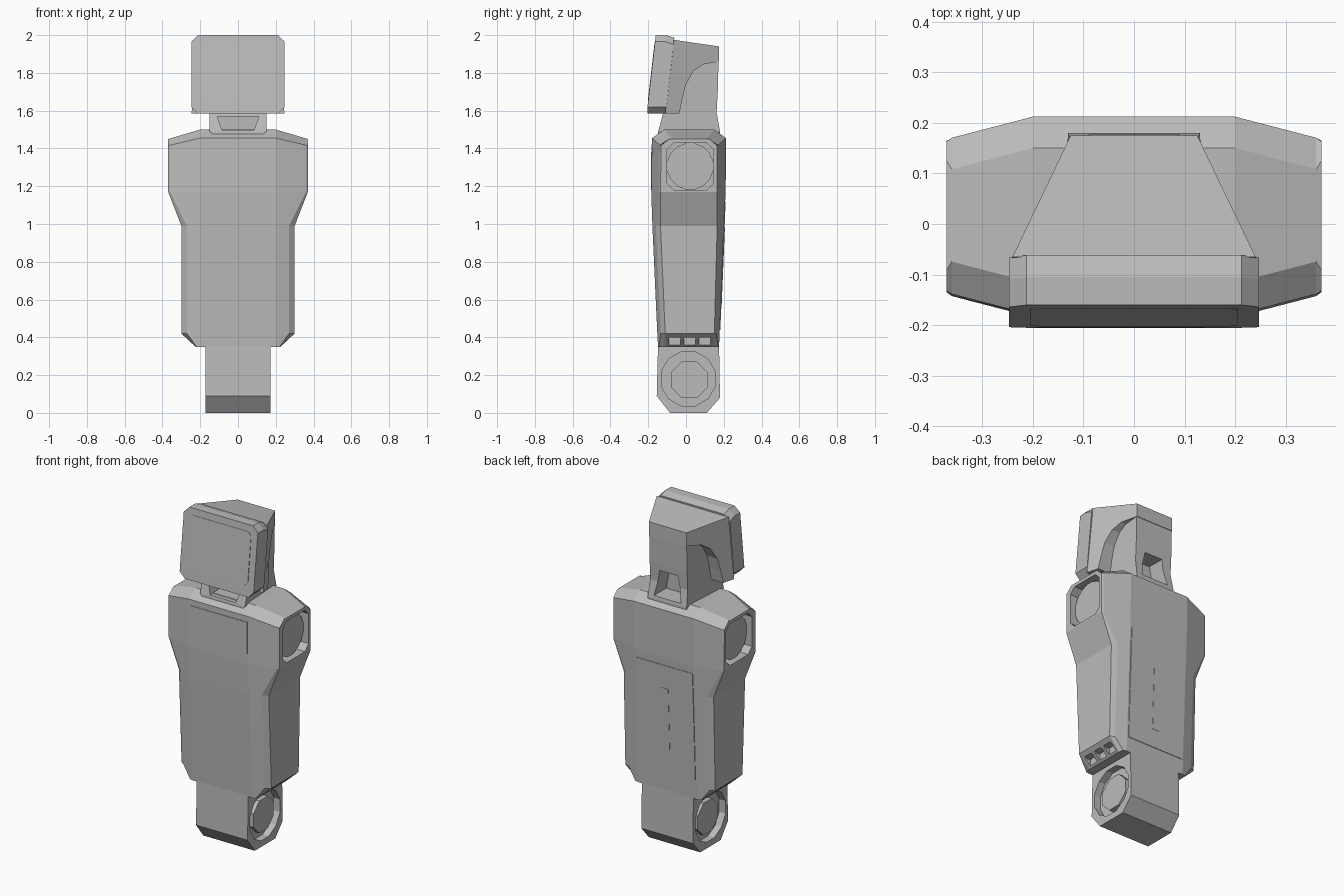
import bpy, bmesh
from math import pi, cos, sin

if "Cube" in bpy.data.objects:
    bpy.data.objects.remove(bpy.data.objects["Cube"])

grey = bpy.data.materials.new("plain_grey")
grey.use_nodes = True
tone = (0.5, 0.5, 0.5, 1)
grey.diffuse_color = tone
grey.node_tree.nodes["Principled BSDF"].inputs["Base Color"].default_value = tone


def loft(name, rings, caps=None):
    """Skin rings of equal point count; caps lists index groups per end face."""
    bm = bmesh.new()
    rows = [[bm.verts.new(p) for p in ring] for ring in rings]
    n = len(rows[0])
    for a, b in zip(rows, rows[1:]):
        for i in range(n):
            j = (i + 1) % n
            bm.faces.new((a[i], a[j], b[j], b[i]))
    for row in (rows[0], rows[-1]):
        for group in caps or [range(n)]:
            bm.faces.new([row[i] for i in group])
    bmesh.ops.recalc_face_normals(bm, faces=bm.faces)
    mesh = bpy.data.meshes.new(name)
    bm.to_mesh(mesh)
    bm.free()
    mesh.materials.append(grey)
    obj = bpy.data.objects.new(name, mesh)
    bpy.context.collection.objects.link(obj)
    return obj


def along_x(name, profile, x0, x1):
    return loft(name, [[(x, y, z) for y, z in profile] for x in (x0, x1)])


def along_y(name, profile, y0, y1):
    return loft(name, [[(x, y, z) for x, z in profile] for y in (y0, y1)])


def circle(y, z, r, n):
    return [(y + r * cos(2 * pi * (i + .5) / n), z + r * sin(2 * pi * (i + .5) / n))
            for i in range(n)]


def chamfered(a0, a1, b0, b1, c):
    return [(a0 + c, b0), (a1 - c, b0), (a1, b0 + c), (a1, b1 - c),
            (a1 - c, b1), (a0 + c, b1), (a0, b1 - c), (a0, b0 + c)]


def cut(obj, cutter):
    cutter.hide_render = True
    mod = obj.modifiers.new("cut", "BOOLEAN")
    mod.operation, mod.solver, mod.object = "DIFFERENCE", "EXACT", cutter
    bpy.context.view_layer.objects.active = obj
    bpy.ops.object.modifier_apply(modifier=mod.name)
    bpy.data.objects.remove(cutter)


# Torso: level = height, front, back, face edge x, side x, side front, side back, shoulder drop
def torso_ring(z, front, back, xe, xs, sf, sb, drop):
    lean = 0.26 * (xe - 0.2)
    half = [(0.2, front), (xe, front + lean), (xs, sf),
            (xs, sb), (xe, back - lean), (0.2, back)]
    pts = [(x, y, z - drop * (x - 0.2) / 0.17) for x, y in half]
    return pts + [(-x, y, h) for x, y, h in reversed(pts)]


levels = [
    (0.35, -0.148, 0.175, 0.22, 0.225, -0.11, 0.14, 0),
    (0.42, -0.152, 0.178, 0.27, 0.30, -0.11, 0.15, 0),
    (0.99, -0.178, 0.20, 0.27, 0.30, -0.135, 0.165, 0),
    (1.17, -0.184, 0.21, 0.36, 0.37, -0.135, 0.165, 0),
    (1.455, -0.18, 0.212, 0.36, 0.37, -0.132, 0.163, 0.04),
    (1.50, -0.116, 0.15, 0.36, 0.37, -0.09, 0.125, 0.05),
]
torso = loft("torso", [torso_ring(*lv) for lv in levels],
             [range(6), range(6, 12), (0, 5, 6, 11)])

# Hip block with a chamfered underside
hip = along_x("hip_block", [(-.148, .36), (-.155, .09), (-.085, 0), (.11, 0),
                            (.18, .08), (.175, .36)], -0.172, 0.172)

for s, side in ((1, "left"), (-1, "right")):
    # Shoulder socket and joint disc
    cut(torso, along_x("cutter", chamfered(-.10, .145, 1.18, 1.43, .035), s * .29, s * .45))
    along_x(side + "_shoulder_disc", circle(.022, 1.305, .125, 16), s * .25, s * .335)
    # Vents under the waist
    for y in (-.06, .02, .10):
        cut(torso, along_x("cutter", chamfered(y - .03, y + .03, .33, .40, .005),
                           s * .235, s * .31))
    # Hip socket and joint disc
    cut(hip, along_x("cutter", circle(.012, .18, .148, 12), s * .13, s * .2))
    along_x(side + "_hip_disc", circle(.018, .175, .105, 8), s * .1, s * .158)


# Thin panels lying on the sloping front and back
def panel(name, x, z0, z1, y0, y1, t=0.004):
    loft(name, [[(-x, y0 + d, z0), (x, y0 + d, z0), (x, y1 + d, z1), (-x, y1 + d, z1)]
                for d in (-t, t)])


panel("chest_panel", 0.19, 1.18, 1.42, -.1835, -.1805, .003)
panel("back_panel", 0.19, 0.44, 1.12, .179, .207, .003)
panel("back_slot", 0.025, 0.55, 0.98, .184, .202, .004)


# Neck column, flared at its base, carrying the head from behind
def neck_ring(z, front, back, wf, wb):
    return [(-wf, front, z), (wf, front, z), (wb, back, z), (-wb, back, z)]


neck = loft("neck_column", [
    neck_ring(1.455, -.15, .18, .115, .125), neck_ring(1.49, -.147, .18, .15, .13),
    neck_ring(1.59, -.12, .162, .15, .125), neck_ring(1.70, -.09, .168, .15, .125),
    neck_ring(1.93, -.09, .174, .15, .125)])
cut(neck, along_y("cutter", [(-.085, 1.497), (.085, 1.497), (.11, 1.57), (-.11, 1.57)], -.3, -.02))
cut(neck, along_y("cutter", [(-.09, 1.505), (.09, 1.505), (.06, 1.66), (-.06, 1.66)], .06, .3))


# Head: a tilted screen slab in front
def tilt(z):
    return -0.205 + 0.045 * max(0, z - 1.61) / 0.39


outline = chamfered(-.247, .247, 1.585, 2.0, .035)
inner = chamfered(-.247, .247, 1.585, 1.985, .035)
loft("screen_slab", [[(x, tilt(z), z) for x, z in outline],
                     [(x, tilt(z) + .055, z) for x, z in outline],
                     [(x, tilt(z) + .10, z) for x, z in inner]])
face = chamfered(-.205, .205, 1.65, 1.96, .02)
loft("screen_plate", [[(x, tilt(z) + d, z) for x, z in face] for d in (-.002, .006)])

# Tapering head shell behind the screen, with an arched lower edge
shell = [(-.065, 1.975), (-.11, 1.585), (-.035, 1.585), (-.02, 1.66), (0, 1.74), (.04, 1.81),
         (.09, 1.845), (.175, 1.86), (.175, 1.94)]


def shell_half_width(y):
    return 0.245 - 0.12 * max(0, y + .075) / .25


loft("head_shell", [[(s * shell_half_width(y), y, z) for y, z in shell] for s in (-1, 1)])
